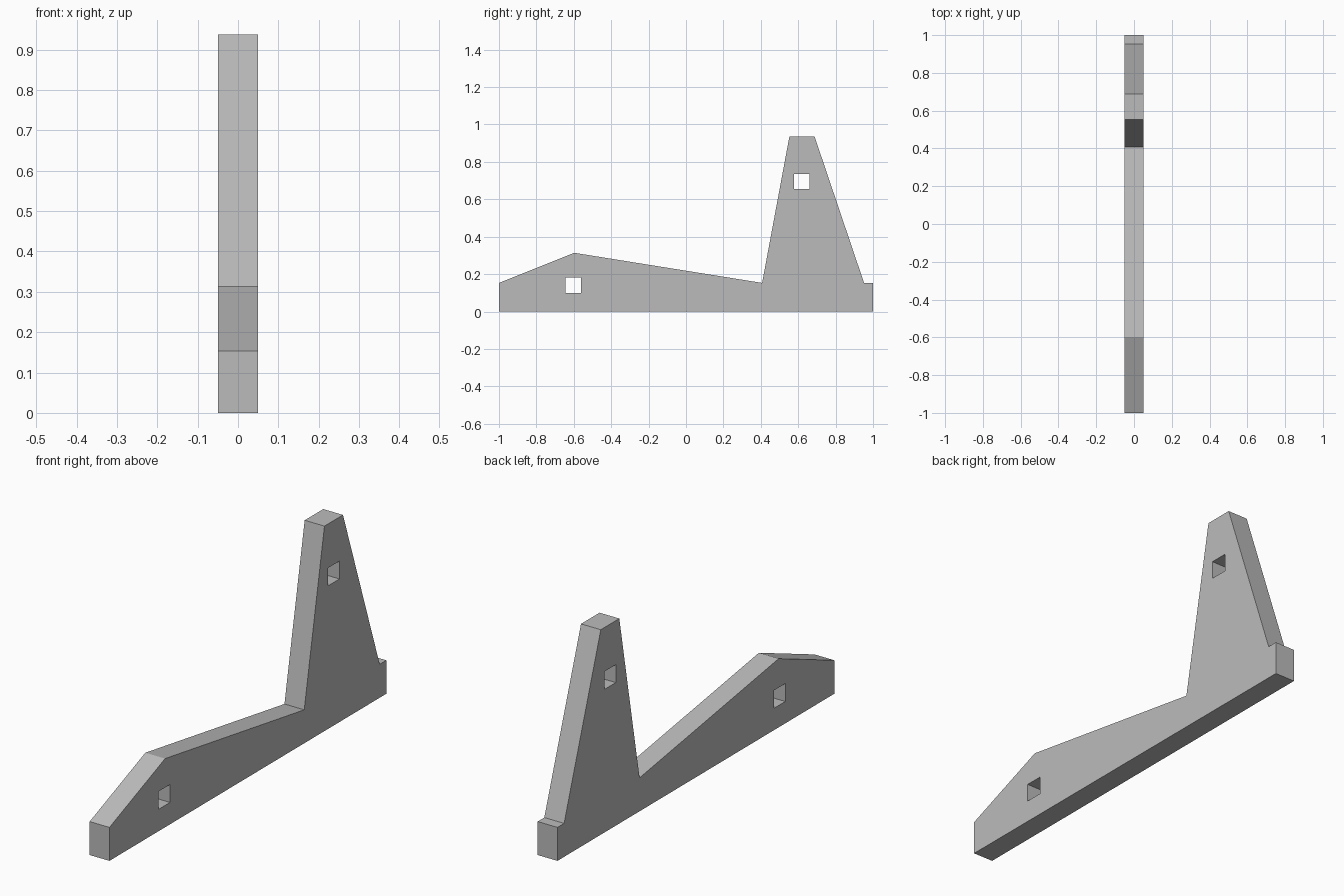
import bpy
import bmesh
from mathutils import Matrix, Vector

cube = bpy.data.objects.get("Cube")
if cube:
    bpy.data.objects.remove(cube, do_unlink=True)

THICKNESS = 0.10

grey = bpy.data.materials.new("plain grey")
grey.use_nodes = True
colour = (0.5, 0.5, 0.5, 1)
grey.diffuse_color = colour
grey.node_tree.nodes["Principled BSDF"].inputs["Base Color"].default_value = colour


def make_object(name, bm):
    bmesh.ops.recalc_face_normals(bm, faces=bm.faces)
    mesh = bpy.data.meshes.new(name)
    bm.to_mesh(mesh)
    bm.free()
    mesh.materials.append(grey)
    obj = bpy.data.objects.new(name, mesh)
    bpy.context.collection.objects.link(obj)
    return obj


# Side outline (y, z): low ridge at the front, tall tower at the back
outline = [(-1, 0), (1, 0), (1, 0.153), (0.952, 0.153), (0.687, 0.937),
           (0.553, 0.937), (0.407, 0.153), (-0.598, 0.314), (-1, 0.153)]
bm = bmesh.new()
face = bm.faces.new([bm.verts.new((-THICKNESS / 2, y, z)) for y, z in outline])
side = bmesh.ops.extrude_face_region(bm, geom=[face])
moved = [v for v in side["geom"] if isinstance(v, bmesh.types.BMVert)]
bmesh.ops.translate(bm, verts=moved, vec=(THICKNESS, 0, 0))
plate = make_object("upright_plate", bm)

# Square holes through the plate
bm = bmesh.new()
for y, z in [(-0.604, 0.141), (0.62, 0.695)]:
    place = Matrix.Translation((0, y, z)) @ Matrix.Diagonal(Vector((0.3, 0.083, 0.082, 1)))
    bmesh.ops.create_cube(bm, size=1, matrix=place)
cutter = make_object("hole_cutter", bm)
cutter.hide_render = True
cutter.hide_set(True)

cut = plate.modifiers.new("square holes", 'BOOLEAN')
cut.operation = 'DIFFERENCE'
cut.solver = 'EXACT'
cut.object = cutter
